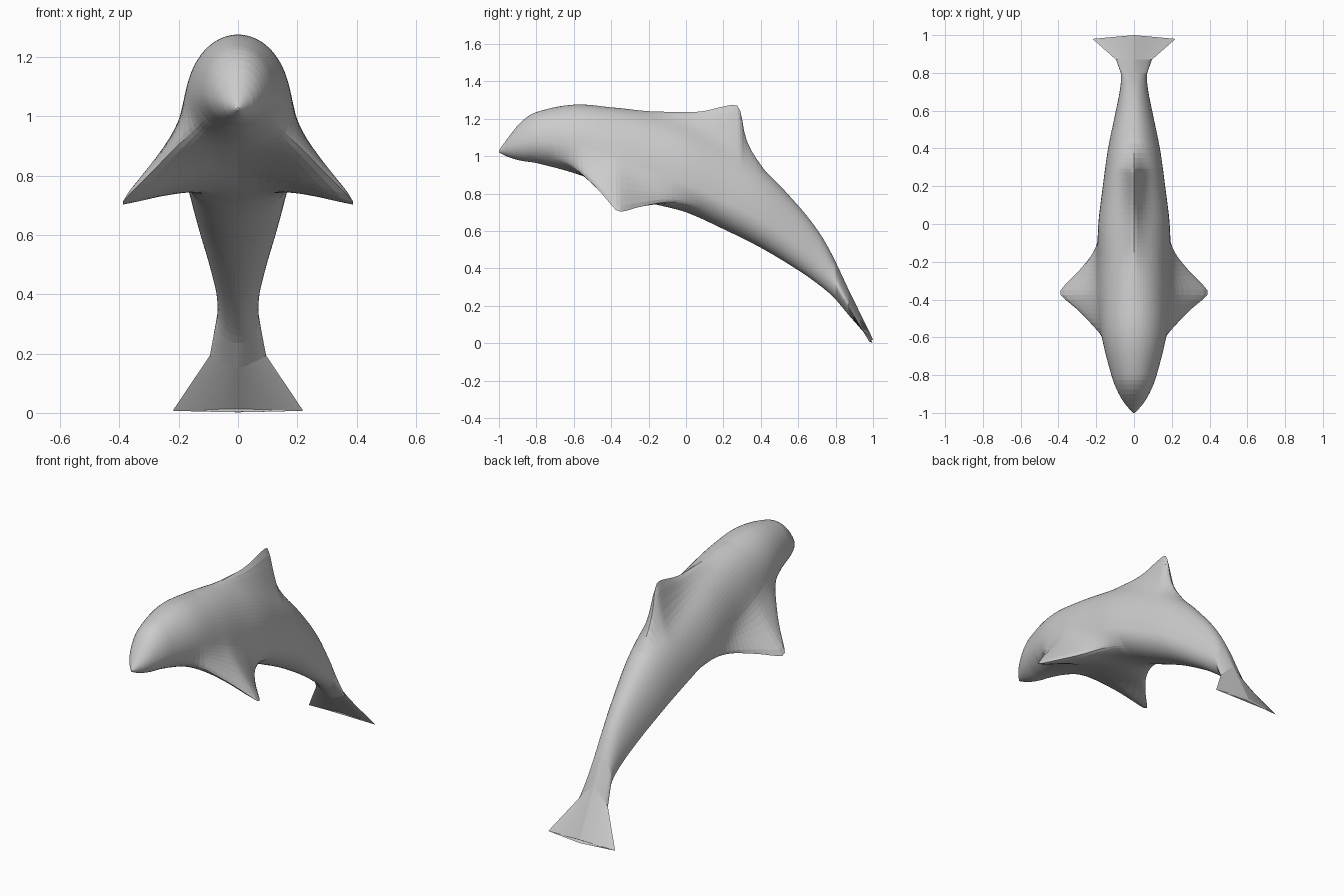
import bpy
import math

cube = bpy.data.objects.get("Cube")
if cube:
    bpy.data.objects.remove(cube, do_unlink=True)

SEGMENTS = 72
FLIPPER_ANGLE = -40
FIN_ANGLE = 90

# Body stations: position along y, back height, belly height, half width,
# and how far up the section its widest point lies
STATIONS = [
    (-1, 1.03, 1.02, .004, .5), (-.95, 1.1, .995, .05, .5),
    (-.88, 1.185, .975, .09, .45), (-.8, 1.235, .963, .12, .43),
    (-.6, 1.275, .91, .168, .42), (-.4, 1.26, .84, .183, .4),
    (-.2, 1.225, .755, .188, .36), (0, 1.165, .7, .188, .33),
    (.2, 1.07, .61, .165, .33), (.4, .94, .51, .137, .35),
    (.6, .735, .39, .096, .38), (.72, .58, .305, .073, .4),
    (.8, .435, .235, .07, .4), (.87, .285, .15, .095, .32),
    (.98, .02, .002, .22, .3),
]
# Strength of the flipper and height of the back fin along y
FLIPPER = [(-.72, 0), (-.62, .08), (-.53, .36), (-.45, .66), (-.385, .96),
           (-.36, 1), (-.33, .92), (-.25, .6), (-.15, .28), (-.05, .1), (.08, 0)]
FIN = [(-.4, 0), (-.2, .015), (0, .07), (.1, .12), (.2, .195), (.26, .238),
       (.285, .235), (.3, .185), (.315, .11), (.35, .05), (.42, 0)]


def sample(rows, y):
    """Smooth curve through rows of (y, values...)."""
    if y <= rows[0][0]:
        return rows[0][1:]
    if y >= rows[-1][0]:
        return rows[-1][1:]
    i = max(k for k in range(len(rows) - 1) if rows[k][0] <= y)
    a, b = rows[i], rows[i + 1]
    before, after = rows[max(i - 1, 0)], rows[min(i + 2, len(rows) - 1)]
    step = b[0] - a[0]
    t = (y - a[0]) / step
    result = []
    for k in range(1, len(a)):
        m0 = (b[k] - before[k]) / (b[0] - before[0]) * step
        m1 = (after[k] - a[k]) / (after[0] - a[0]) * step
        shift = b[k] - a[k]
        result.append(a[k] + t * m0 + t * t * (3 * shift - 2 * m0 - m1)
                      + t ** 3 * (m0 + m1 - 2 * shift))
    return result


def bump(angle, centre, spread):
    """Peak with a broad, flaring foot."""
    return math.exp(-abs((angle - centre) / spread) ** 1.5)


def power(value, exponent):
    return math.copysign(abs(value) ** exponent, value)


def section(y):
    """One ring: an oval with the flippers and fin pulled out of it."""
    top, bottom, width, waist = sample(STATIONS, y)
    middle = bottom + (top - bottom) * waist
    flipper = sample(FLIPPER, y)[0]
    fin = sample(FIN, y)[0]
    # The oval turns into a diamond at the flukes
    exponent = 1 + max(0, min(1, (y - .8) / .07)) * .8
    ring = []
    for s in range(SEGMENTS):
        degrees = s * 360 / SEGMENTS - 90
        side = 1 if degrees <= 90 else -1
        angle = degrees if side > 0 else 180 - degrees
        c, n = math.cos(math.radians(angle)), math.sin(math.radians(angle))
        x = width * power(c, exponent)
        z = middle + (top - middle if n > 0 else middle - bottom) * power(n, exponent)
        pull = flipper * bump(angle, FLIPPER_ANGLE, 20)
        # Keep the belly line on the centre plane
        x = 0 if abs(c) < .001 else x + .25 * pull
        z += fin * bump(angle, FIN_ANGLE, 15) - .18 * pull
        # Trailing edge of the flukes sweeps back to the middle
        sweep = .02 * (1 - abs(x) / width) if y > .95 else 0
        ring.append((side * x, y + sweep, z))
    return ring


# Loft the rings: fine along the body, coarse on the flukes
count = 72
positions = [-1 + 1.8 * i / count for i in range(count + 1)] + [.87, .98]
positions = sorted(positions + [.29, .31])
verts = [v for y in positions for v in section(y)]
faces = []
for r in range(len(positions) - 1):
    for s in range(SEGMENTS):
        a, b = r * SEGMENTS + s, r * SEGMENTS + (s + 1) % SEGMENTS
        faces.append((a, b, b + SEGMENTS, a + SEGMENTS))
faces.append(tuple(reversed(range(SEGMENTS))))
faces.append(tuple(range(len(verts) - SEGMENTS, len(verts))))

mesh = bpy.data.meshes.new("dolphin_body")
mesh.from_pydata(verts, [], faces)
mesh.validate()
body = bpy.data.objects.new("dolphin_body", mesh)
bpy.context.collection.objects.link(body)

# Single grey skin
skin = bpy.data.materials.new("grey_skin")
skin.use_nodes = True
skin.diffuse_color = (.6, .6, .6, 1)
skin.node_tree.nodes["Principled BSDF"].inputs["Base Color"].default_value = (.6, .6, .6, 1)
mesh.materials.append(skin)
